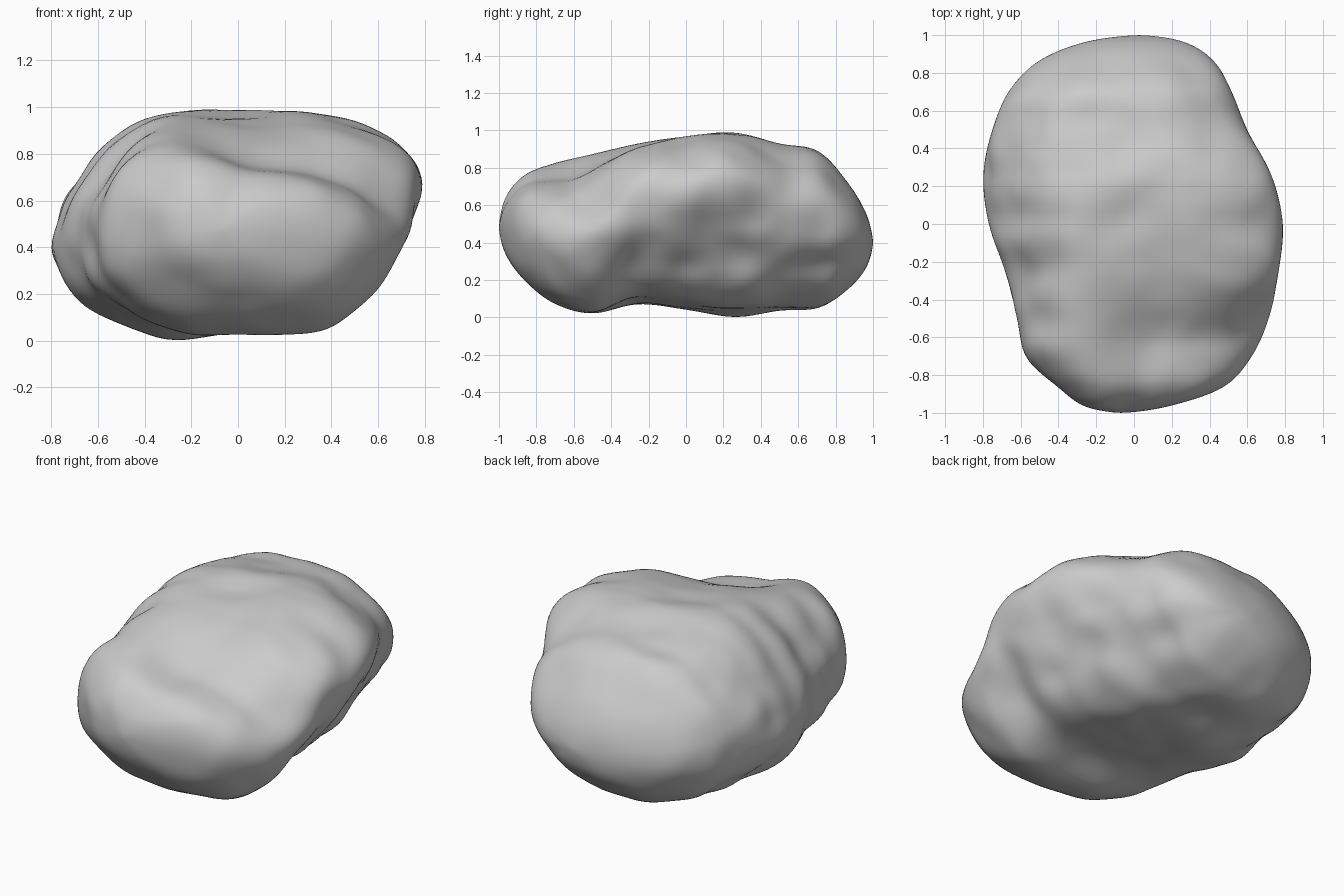
import bpy
import bmesh
import math
from mathutils import Vector, noise

cube = bpy.data.objects.get("Cube")
if cube:
    bpy.data.objects.remove(cube, do_unlink=True)

RINGS, SIDES = 96, 128

# Outline of the boulder at equal angular steps from the front tip to the back tip
left = [-.07, -.26, -.4, -.57, -.62, -.68, -.77, -.8, -.75, -.66, -.5, -.25, .03]
right = [-.07, .18, .47, .62, .715, .765, .79, .73, .6, .515, .42, .26, .03]
low = [.48, .34, .2, .075, .02, .07, .04, 0, .035, .05, .15, .27, .4]
high = [.48, .64, .76, .825, .875, .93, .97, .99, .93, .89, .72, .55, .4]

# Cross-section radii at equal angles, counter-clockwise from the +x side
front_section = [1, .9, .75, .74, 1.07, 1.05, 1, 1.02, 1.02, 1, 1.07, 1.02]
middle_section = [.93, 1.09, 1.04, .94, 1.02, .96, 1, 1.08, 1.07, .94, .95, .84]
back_section = [.95, 1.04, 1.02, .97, 1, .98, 1, 1.05, 1.06, .97, .92, .85]

# Hollows and swellings: centre, radius, depth (negative swells)
hollows = [
    ((.62, .3, .42), .26, .05),
    ((.64, -.5, .62), .13, .03),
    ((.12, -.25, .9), .2, .03),
    ((-.64, -.4, .45), .12, .02),
    ((-.25, -.75, .25), .16, .025),
    ((.22, .42, .92), .2, -.02),
    ((.1, 0, .05), .3, .02),
]


def spline(values, position, closed=False):
    """Smooth interpolation through evenly spaced values."""
    count = len(values)
    i = int(math.floor(position))
    if not closed:
        i = min(i, count - 2)
    f = position - i

    def pick(k):
        return values[k % count] if closed else values[max(0, min(count - 1, k))]

    a, b, c, d = (pick(i + k) for k in (-1, 0, 1, 2))
    return b + f * ((c - a) + f * ((2 * a - 5 * b + 4 * c - d)
                                   + f * (3 * (b - c) + d - a))) / 2


def ease(a, b, value):
    t = max(0, min(1, (value - a) / (b - a)))
    return t * t * (3 - 2 * t)


def fit(value, source, target):
    return target[0] + (value - source[0]) * (target[1] - target[0]) / (source[1] - source[0])


def weathering(p):
    """Two sizes of lumps plus the placed hollows."""
    amount = .02 * noise.noise(p * 2.7) + .017 * noise.noise(p * 5.5 + Vector((3, 1, 7)))
    for centre, radius, depth in hollows:
        amount -= depth * math.exp(-((p - Vector(centre)).length / radius) ** 2)
    return amount


def section_point(y, angle, span_x, span_z):
    """Point of the blended cross-section, roughened, in a unit box."""
    step = angle / math.tau * len(middle_section)
    f, m, b = (spline(s, step, True) for s in (front_section, middle_section, back_section))
    radius = m + (f - m) * ease(-.22, -.65, y) + (b - m) * ease(.2, .7, y)
    px, pz = radius * math.cos(angle), radius * math.sin(angle)
    place = Vector((fit(px, (-1, 1), span_x), y, fit(pz, (-1, 1), span_z)))
    scale = 1 + 2 * weathering(place)
    return px * scale, pz * scale


# Loft the body from front to back, each ring filling its outline
bm = bmesh.new()
rings = []
for r in range(1, RINGS):
    along = r / RINGS
    y = -math.cos(math.pi * along)
    x0, x1, z0, z1 = (spline(o, along * (len(left) - 1)) for o in (left, right, low, high))
    points = [section_point(y, math.tau * s / SIDES, (x0, x1), (z0, z1))
              for s in range(SIDES)]
    xs, zs = zip(*points)
    box_x, box_z = (min(xs), max(xs)), (min(zs), max(zs))
    rings.append([bm.verts.new((fit(px, box_x, (x0, x1)), y, fit(pz, box_z, (z0, z1))))
                  for px, pz in points])

for ring, following in zip(rings, rings[1:]):
    for s in range(SIDES):
        n = (s + 1) % SIDES
        bm.faces.new((ring[s], ring[n], following[n], following[s]))

# Close both tips
for ring, y, k in ((rings[0], -1, 0), (rings[-1], 1, -1)):
    tip = bm.verts.new((left[k], y, low[k]))
    for s in range(SIDES):
        bm.faces.new((tip, ring[s], ring[(s + 1) % SIDES]))
bmesh.ops.recalc_face_normals(bm, faces=bm.faces)
for _ in range(3):
    bmesh.ops.smooth_vert(bm, verts=bm.verts, factor=.5,
                          use_axis_x=True, use_axis_y=True, use_axis_z=True)

mesh = bpy.data.meshes.new("boulder")
bm.to_mesh(mesh)
bm.free()
boulder = bpy.data.objects.new("boulder", mesh)
bpy.context.collection.objects.link(boulder)
for face in mesh.polygons:
    face.use_smooth = True

# Plain stone colour
stone = bpy.data.materials.new("grey_stone")
stone.use_nodes = True
colour = (.6, .6, .6, 1)
stone.diffuse_color = colour
stone.node_tree.nodes["Principled BSDF"].inputs["Base Color"].default_value = colour
mesh.materials.append(stone)
